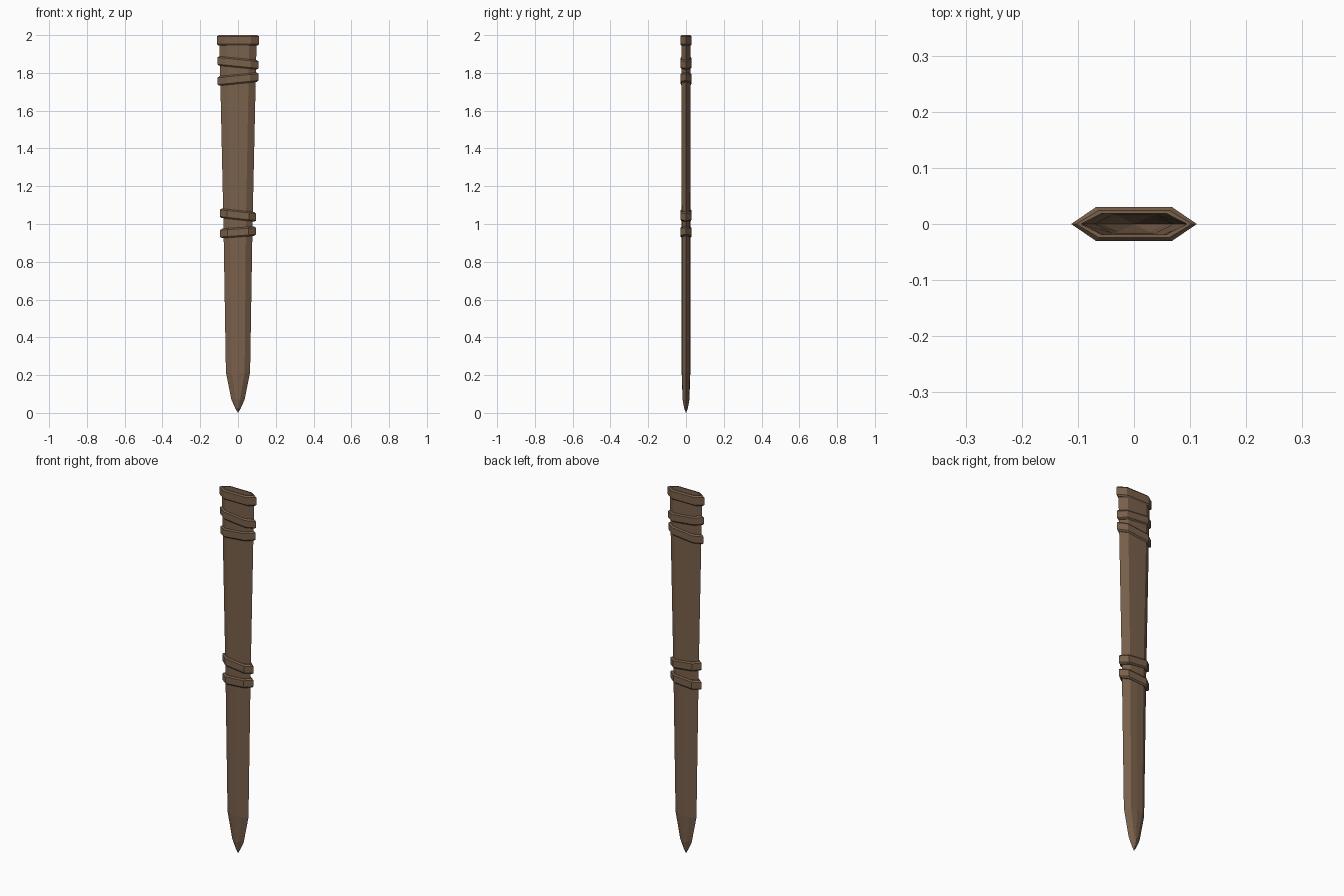
import bpy, bmesh

if "Cube" in bpy.data.objects:
    bpy.data.objects.remove(bpy.data.objects["Cube"])

leather = bpy.data.materials.new("brown leather")
leather.diffuse_color = (0.195, 0.120, 0.072, 1)
leather.use_nodes = True
leather.node_tree.nodes["Principled BSDF"].inputs["Base Color"].default_value = leather.diffuse_color


def section(z, w, f, d, ridge=0.0, tilt=0.0):
    """Flattened hexagon with a mid point on each broad side."""
    pts = [(w, 0), (f, d), (0, d + ridge), (-f, d), (-w, 0), (-f, -d), (0, -d - ridge), (f, -d)]
    return [(x, y, z + tilt * x) for x, y in pts]


def loft(name, rings, closed=False):
    """Skin a list of rings; a one-point ring closes the end."""
    bm = bmesh.new()
    loops = [[bm.verts.new(p) for p in r] for r in rings]
    pairs = list(zip(loops, loops[1:]))
    if closed:
        pairs.append((loops[-1], loops[0]))
    for a, b in pairs:
        for i in range(8):
            j = (i + 1) % 8
            if len(a) == 1:
                bm.faces.new((a[0], b[j], b[i]))
            elif len(b) == 1:
                bm.faces.new((a[i], a[j], b[0]))
            else:
                bm.faces.new((a[i], a[j], b[j], b[i]))
    bmesh.ops.recalc_face_normals(bm, faces=bm.faces)
    me = bpy.data.meshes.new(name)
    bm.to_mesh(me)
    bm.free()
    me.materials.append(leather)
    ob = bpy.data.objects.new(name, me)
    bpy.context.collection.objects.link(ob)
    return ob


# Hollow sheath: outside from the tip up, over the rim, then down the inside
loft("sheath_body", [
    [(0, 0, 0.0)],
    section(0.025, 0.015, 0.004, 0.008, 0.002),
    section(0.07, 0.035, 0.012, 0.015, 0.003),
    section(0.215, 0.064, 0.035, 0.021, 0.002),
    section(1.0, 0.077, 0.042, 0.022, 0.001),
    section(1.995, 0.099, 0.060, 0.025),
    section(1.995, 0.093, 0.056, 0.021),
    section(1.0, 0.070, 0.037, 0.017),
    section(0.22, 0.056, 0.028, 0.014),
    [(0, 0, 0.04)],
])


# Raised bands, chamfered top and bottom, each with its own slant
def band(name, z, w, f, tilt, half=0.025):
    def ring(dz, grow, d):
        return section(z + dz, w + grow, f + grow * 0.6, d, 0, tilt)
    loft(name, [
        ring(-half, -0.009, 0.0245),
        ring(-half * 0.72, 0, 0.030),
        ring(half * 0.72, 0, 0.030),
        ring(half, -0.009, 0.0245),
        ring(half, -0.018, 0.019),
        ring(-half, -0.018, 0.019),
    ], closed=True)


band("mouth_band", 1.972, 0.112, 0.068, 0.0, 0.028)
band("upper_band_1", 1.853, 0.109, 0.065, -0.10)
band("upper_band_2", 1.767, 0.108, 0.064, 0.10)
band("middle_band_1", 1.047, 0.096, 0.058, -0.11)
band("middle_band_2", 0.956, 0.094, 0.056, 0.07)
